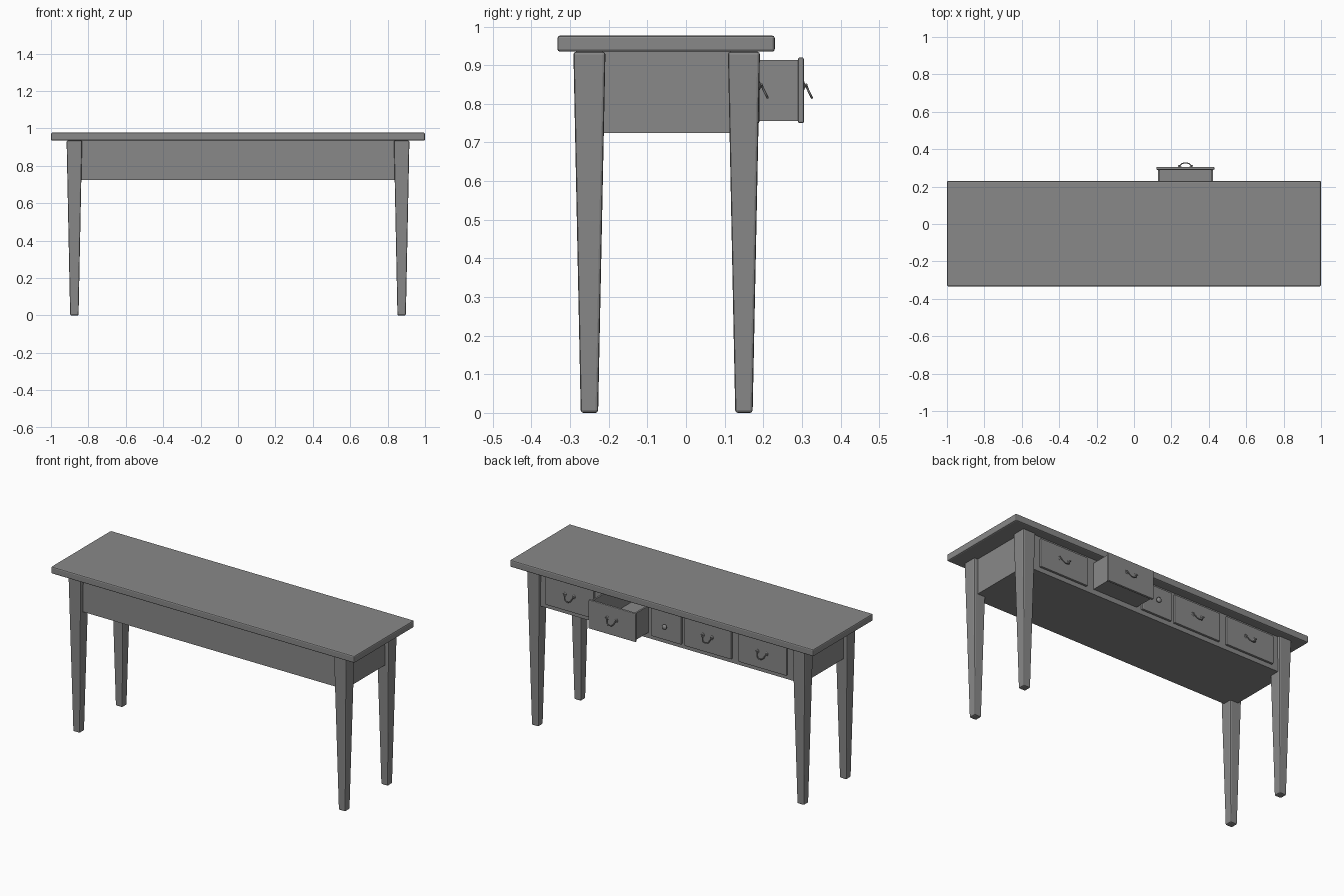
import bpy, bmesh, math
from mathutils import Vector

cube = bpy.data.objects.get("Cube")
if cube:
    bpy.data.objects.remove(cube, do_unlink=True)

grey = bpy.data.materials.new("plain grey")
GREY = (0.25, 0.25, 0.25, 1)
grey.diffuse_color = GREY
grey.use_nodes = True
grey.node_tree.nodes["Principled BSDF"].inputs["Base Color"].default_value = GREY


def finish(name, bm, bevel=0):
    bmesh.ops.recalc_face_normals(bm, faces=bm.faces)
    mesh = bpy.data.meshes.new(name)
    bm.to_mesh(mesh)
    bm.free()
    mesh.materials.append(grey)
    ob = bpy.data.objects.new(name, mesh)
    bpy.context.collection.objects.link(ob)
    if bevel:
        mod = ob.modifiers.new("Bevel", "BEVEL")
        mod.width = bevel
        mod.segments = 2
    return ob


def add_box(bm, x, y, z):
    """Add a box given its (min, max) range on each axis."""
    verts = bmesh.ops.create_cube(bm, size=1)["verts"]
    for v in verts:
        v.co = [(lo + hi) / 2 + c * (hi - lo) for c, (lo, hi) in zip(v.co, (x, y, z))]
    return verts


def box(name, x, y, z, bevel=0):
    bm = bmesh.new()
    add_box(bm, x, y, z)
    return finish(name, bm, bevel)


# Tabletop
TOP, APRON = 0.935, 0.725
box("tabletop", (-1, 1), (-0.333, 0.23), (TOP, 0.977), 0.007)

# Tapered legs
for side, sx in (("left", 1), ("right", -1)):
    for end, cy in (("front", -0.25), ("back", 0.15)):
        bm = bmesh.new()
        for v in add_box(bm, (-1, 1), (-1, 1), (0, TOP)):
            half = 0.0225 if v.co.z < 0.1 else 0.0415
            v.co = (sx * 0.875 + v.co.x * half, cy + v.co.y * half, v.co.z)
        finish(f"{end}_{side}_leg", bm, 0.007)

# Apron panels and underside
X, FRONT, BACK, T = 0.89, -0.265, 0.175, 0.015
box("front_apron", (-X, X), (FRONT, FRONT + T), (APRON, TOP))
for side, s in (("left", 1), ("right", -1)):
    box(f"{side}_apron", sorted((s * X, s * (X - T))), (FRONT, BACK), (APRON, TOP))
box("underside", (-X, X), (FRONT, BACK), (APRON, APRON + T))

# Drawer layout: name, x range, pulled-out distance
LOW, HIGH, FACE = 0.75, 0.92, 0.19
drawers = [
    ("far_left", 0.475, 0.795, 0),
    ("open", 0.12, 0.43, 0.115),
    ("small", -0.1, 0.1, 0),
    ("inner_right", -0.43, -0.12, 0),
    ("far_right", -0.795, -0.475, 0),
]

# Drawer frame made of rails and stiles
box("lower_rail", (-X, X), (BACK - T, BACK), (APRON, LOW + 0.005))
box("upper_rail", (-X, X), (BACK - T, BACK), (HIGH - 0.005, TOP))
edges = [X] + [e for _, lo, hi, _ in drawers for e in (hi - 0.005, lo + 0.005)] + [-X]
for i in range(0, len(edges), 2):
    box("stile", (edges[i + 1], edges[i]), (BACK - T, BACK), (LOW, HIGH))


def rod(name, points, radius):
    """Smooth round rod through the given points."""
    curve = bpy.data.curves.new(name, "CURVE")
    curve.dimensions = "3D"
    curve.bevel_depth = radius
    curve.bevel_resolution = 2
    curve.resolution_u = 4
    curve.use_fill_caps = True
    spline = curve.splines.new("BEZIER")
    spline.bezier_points.add(len(points) - 1)
    for p, co in zip(spline.bezier_points, points):
        p.co = co
        p.handle_left_type = p.handle_right_type = "AUTO"
    curve.materials.append(grey)
    ob = bpy.data.objects.new(name, curve)
    bpy.context.collection.objects.link(ob)


def ball(name, centre, scale):
    bm = bmesh.new()
    bmesh.ops.create_uvsphere(bm, u_segments=16, v_segments=10, radius=1)
    for v in bm.verts:
        v.co = Vector(centre) + Vector(a * b for a, b in zip(v.co, scale))
    for f in bm.faces:
        f.smooth = True
    finish(name, bm)


def bail_pull(name, x, y):
    """Hanging handle with two posts."""
    z = 0.847
    for s in (-1, 1):
        rod(name + "_post", [(x + s * 0.03, y - 0.002, z), (x + s * 0.03, y + 0.009, z)], 0.004)
        ball(name + "_rosette", (x + s * 0.03, y, z), (0.009, 0.003, 0.012))
    shape = [(-0.038, 0.006, 0.004), (-0.028, 0.009, -0.006), (-0.018, 0.018, -0.025),
             (0, 0.021, -0.031),
             (0.018, 0.018, -0.025), (0.028, 0.009, -0.006), (0.038, 0.006, 0.004)]
    rod(name + "_bail", [(x + a, y + b, z + c) for a, b, c in shape], 0.003)


# Drawers: lipped front, open-topped box and hardware
for name, lo, hi, out in drawers:
    face = FACE + out
    box(name + "_drawer_front", (lo, hi), (face - T, face), (LOW, HIGH), 0.004)
    a, b, z0, z1 = lo + 0.008, hi - 0.008, LOW + 0.006, HIGH - 0.006
    rear, inner, t = face - 0.4, face - T, 0.01
    bm = bmesh.new()
    add_box(bm, (a, b), (rear, inner), (z0, z0 + t))
    add_box(bm, (a, a + t), (rear, inner), (z0, z1))
    add_box(bm, (b - t, b), (rear, inner), (z0, z1))
    add_box(bm, (a, b), (rear, rear + t), (z0, z1))
    finish(name + "_drawer_box", bm)
    middle = (lo + hi) / 2
    if name == "small":
        z = (LOW + HIGH) / 2
        rod("knob_stem", [(middle, face - 0.002, z), (middle, face + 0.012, z)], 0.006)
        ball("knob", (middle, face + 0.014, z), (0.015, 0.01, 0.015))
    else:
        bail_pull(name + "_pull", middle, face)
